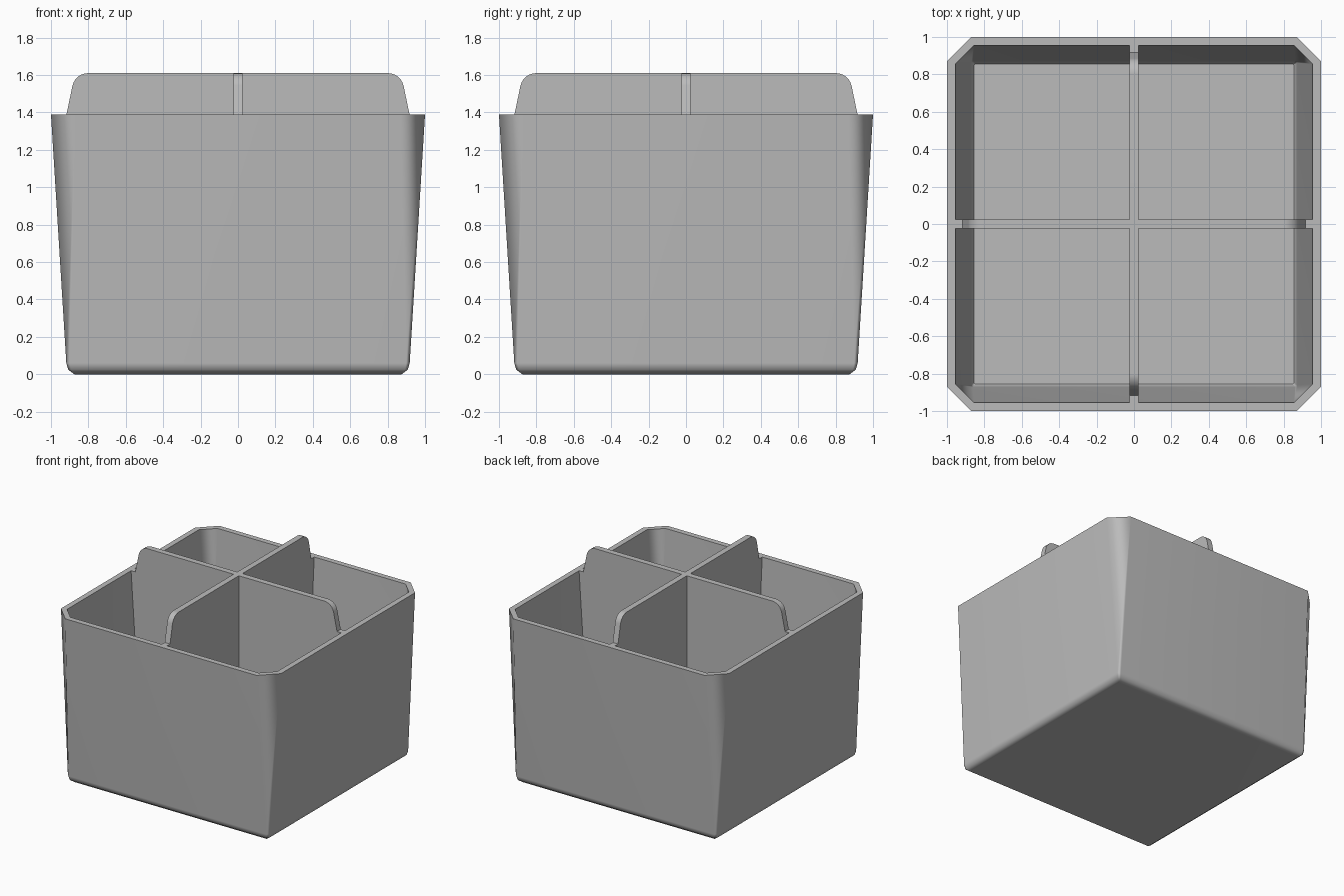
import bpy, bmesh, math
from mathutils import Matrix

cube = bpy.data.objects.get("Cube")
if cube:
    bpy.data.objects.remove(cube, do_unlink=True)

grey = bpy.data.materials.new("plain grey")
grey.use_nodes = True
colour = (0.5, 0.5, 0.5, 1)
grey.diffuse_color = colour
grey.node_tree.nodes["Principled BSDF"].inputs["Base Color"].default_value = colour


def finish(bm, name, angle):
    bmesh.ops.recalc_face_normals(bm, faces=bm.faces)
    mesh = bpy.data.meshes.new(name)
    bm.to_mesh(mesh)
    bm.free()
    mesh.materials.append(grey)
    obj = bpy.data.objects.new(name, mesh)
    bpy.context.collection.objects.link(obj)
    bpy.ops.object.select_all(action='DESELECT')
    obj.select_set(True)
    bpy.context.view_layer.objects.active = obj
    bpy.ops.object.shade_smooth_by_angle(angle=math.radians(angle))
    # Keep the broad walls flat and the gradient on the corner strips
    weighted = obj.modifiers.new("flat walls", 'WEIGHTED_NORMAL')
    weighted.keep_sharp = True
    return obj


def ring(bm, half, chamfer, z):
    """Square loop with cut corners."""
    k = half - chamfer
    corner = [(half, -k), (half, k)]
    verts = []
    for turn in range(4):
        rot = Matrix.Rotation(turn * math.pi / 2, 3, 'Z')
        verts += [bm.verts.new(rot @ Matrix.Translation((x, y, z)).translation)
                  for x, y in corner]
    return verts


# Tapered bin: loops run up the outside, over the rim and down the inside
bm = bmesh.new()
loops = [ring(bm, *section) for section in (
    (0.875, 0.005, 0), (0.908, 0.015, 0.025), (0.918, 0.02, 0.06),
    (1.0, 0.13, 1.39),
    (0.955, 0.1, 1.39), (0.873, 0.012, 0.07), (0.855, 0.005, 0.045))]
for low, high in zip(loops, loops[1:]):
    for i in range(8):
        j = (i + 1) % 8
        bm.faces.new((low[i], low[j], high[j], high[i]))
bm.faces.new(loops[0])
bm.faces.new(loops[-1])
finish(bm, "bin", 50)

# Cross divider: four identical arms around a shared centre post
T = 0.024
RIM, TOP, R = 1.39, 1.61, 0.085
profile = [(T, 0.03), (0.868, 0.03), (0.955, RIM), (0.917, RIM)]
for step in range(7):
    a = math.radians(12 + 13 * step)
    profile.append((0.802 + R * math.cos(a), TOP - R + R * math.sin(a)))
profile.append((T, TOP))

bm = bmesh.new()
for turn in range(4):
    rot = Matrix.Rotation(turn * math.pi / 2, 3, 'Z')
    sides = [[bm.verts.new(rot @ Matrix.Translation((x, y, z)).translation)
              for x, z in profile] for y in (-T, T)]
    for side in sides:
        bm.faces.new(side)
    for i in range(len(profile) - 1):
        bm.faces.new((sides[0][i], sides[0][i + 1], sides[1][i + 1], sides[1][i]))
for z in (0.03, TOP):
    bm.faces.new([bm.verts.new((x, y, z))
                  for x, y in ((T, T), (-T, T), (-T, -T), (T, -T))])
bmesh.ops.remove_doubles(bm, verts=bm.verts, dist=0.0005)
finish(bm, "cross_divider", 35)
